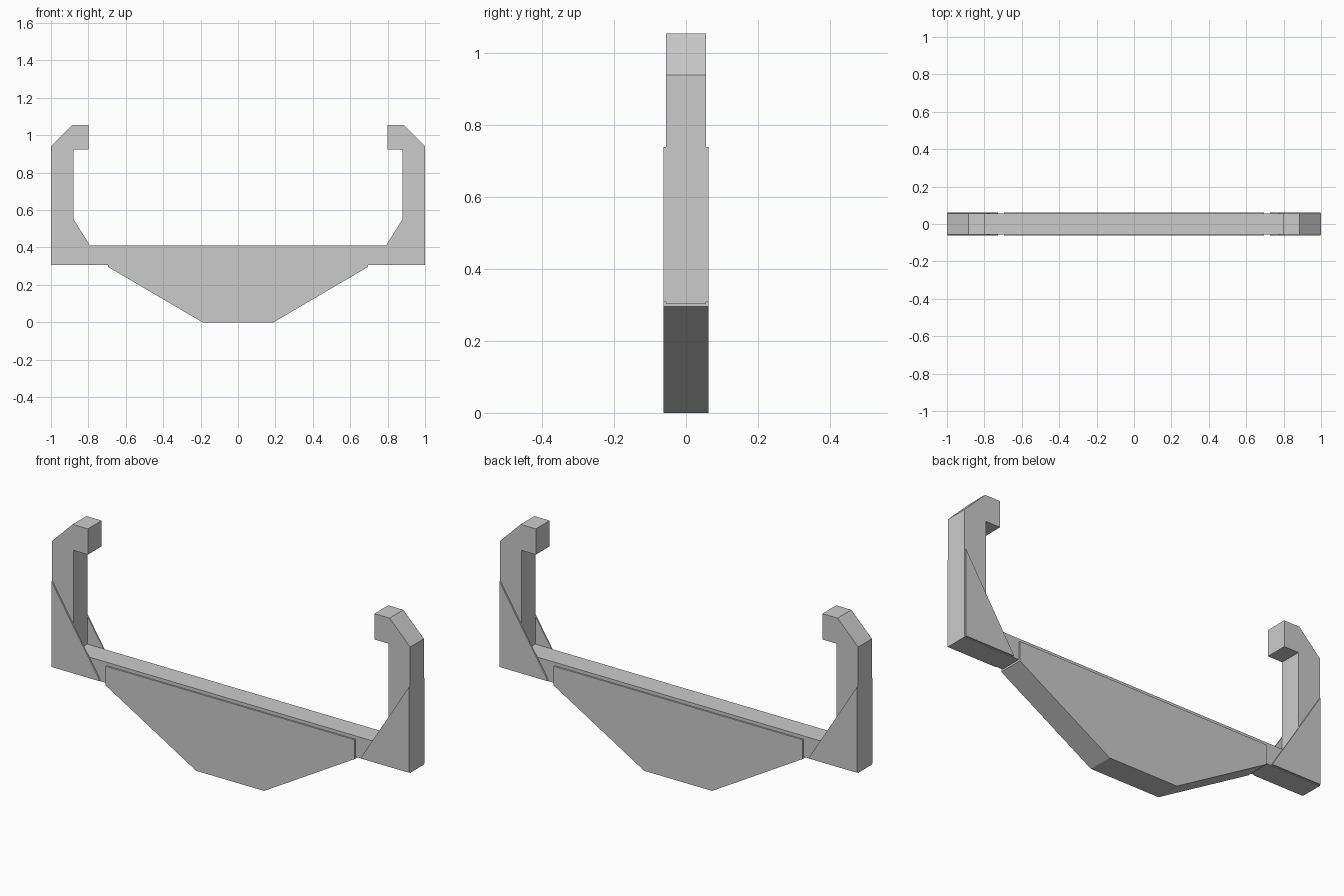
import bpy, bmesh

if "Cube" in bpy.data.objects:
    bpy.data.objects.remove(bpy.data.objects["Cube"])


def extrude_profile(name, points, y0, y1):
    """Solid made from an x/z outline, extruded from y0 to y1."""
    bm = bmesh.new()
    face = bm.faces.new([bm.verts.new((x, y0, z)) for x, z in points])
    ext = bmesh.ops.extrude_face_region(bm, geom=[face])
    verts = [v for v in ext["geom"] if isinstance(v, bmesh.types.BMVert)]
    bmesh.ops.translate(bm, verts=verts, vec=(0, y1 - y0, 0))
    bmesh.ops.recalc_face_normals(bm, faces=bm.faces)
    mesh = bpy.data.meshes.new(name)
    bm.to_mesh(mesh)
    bm.free()
    obj = bpy.data.objects.new(name, mesh)
    bpy.context.collection.objects.link(obj)
    return obj


def mirrored(half):
    """Closed outline from its right half."""
    return half + [(-x, z) for x, z in reversed(half)]


FRAME_Y, PLATE_Y = 0.055, 0.0625

# Cradle frame: crossbar, uprights and inward hooks in one outline
frame_half = [(1, 0.305), (1, 0.94), (0.885, 1.055), (0.8, 1.055),
              (0.8, 0.925), (0.88, 0.925), (0.88, 0.41)]
extrude_profile("cradle_frame", mirrored(frame_half), -FRAME_Y, FRAME_Y)

# Tapered keel block under the crossbar, slightly thicker than the frame
keel_half = [(0.19, 0), (0.695, 0.296), (0.695, 0.393)]
extrude_profile("keel_block", mirrored(keel_half), -PLATE_Y, PLATE_Y)

# Thin triangular gusset plates on both faces of each corner
for side, sx in (("left", -1), ("right", 1)):
    tri = [(sx * 0.998, 0.308), (sx * 0.998, 0.74), (sx * 0.727, 0.308)]
    for face, sy in (("front", -1), ("back", 1)):
        extrude_profile(f"gusset_{face}_{side}", tri, sy * FRAME_Y, sy * PLATE_Y)
